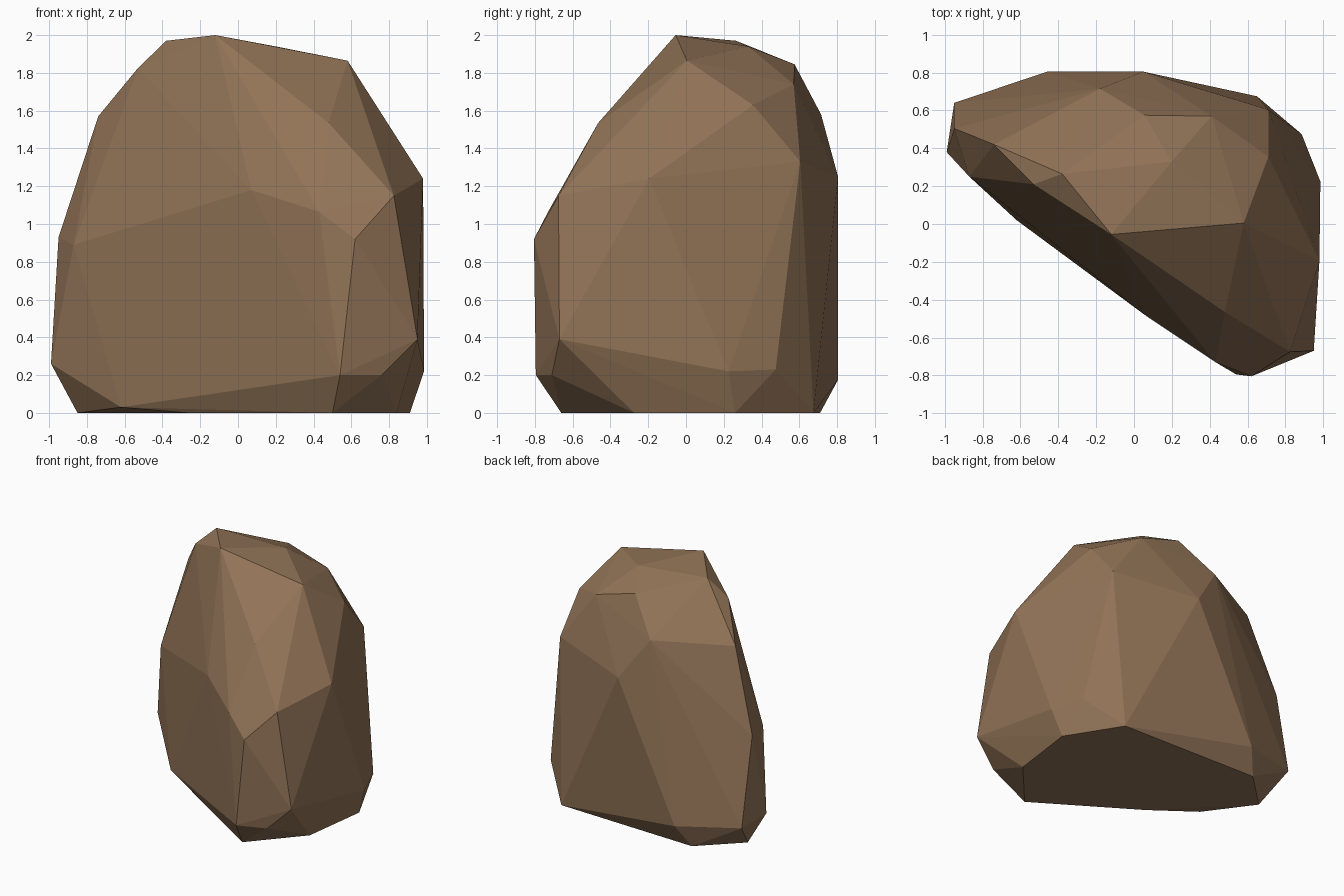
import bpy, bmesh

# Corners of the faceted boulder, grouped by height (x, y, z)
crown = [(-.12, -.055, 2), (.58, .005, 1.865), (-.38, .265, 1.97), (.2, .33, 1.94),
         (-.53, .21, 1.825), (.055, .575, 1.845), (.41, .57, 1.74)]
shoulder = [(-.74, .42, 1.57), (.48, -.465, 1.535), (.71, .355, 1.63),
            (-.18, .715, 1.58), (.71, .605, 1.33), (.98, -.195, 1.24),
            (.05, .805, 1.25)]
waist = [(.07, -.49, 1.18), (.43, -.73, 1.065), (.62, -.805, .92),
         (.825, -.675, 1.15), (-.95, .505, .93), (-.87, .25, .89)]
foot = [(-.99, .38, .26), (.95, -.67, .39), (.76, -.71, .2), (.54, -.795, .2),
        (.985, .225, .22), (.886, .475, .23), (-.46, .805, .175), (-.95, .64, .225),
        (-.62, .02, .03)]
base = [(.5, -.66, 0), (.84, -.275, 0), (.91, .26, 0), (.65, .675, 0),
        (-.55, .71, 0), (-.85, .42, 0), (-.26, -.18, 0)]

# Stone material
stone = bpy.data.materials.new("brown_stone")
stone.diffuse_color = (.285, .172, .095, 1)

# Wrap the corners in a flat-faced skin
bm = bmesh.new()
for p in crown + shoulder + waist + foot + base:
    bm.verts.new(p)
bmesh.ops.convex_hull(bm, input=bm.verts[:], use_existing_faces=False)
loose = [v for v in bm.verts if not v.link_faces]
bmesh.ops.delete(bm, geom=loose, context='VERTS')
bmesh.ops.recalc_face_normals(bm, faces=bm.faces[:])

mesh = bpy.data.meshes.new("boulder")
bm.to_mesh(mesh)
bm.free()
mesh.materials.append(stone)
bpy.context.collection.objects.link(bpy.data.objects.new("boulder", mesh))
